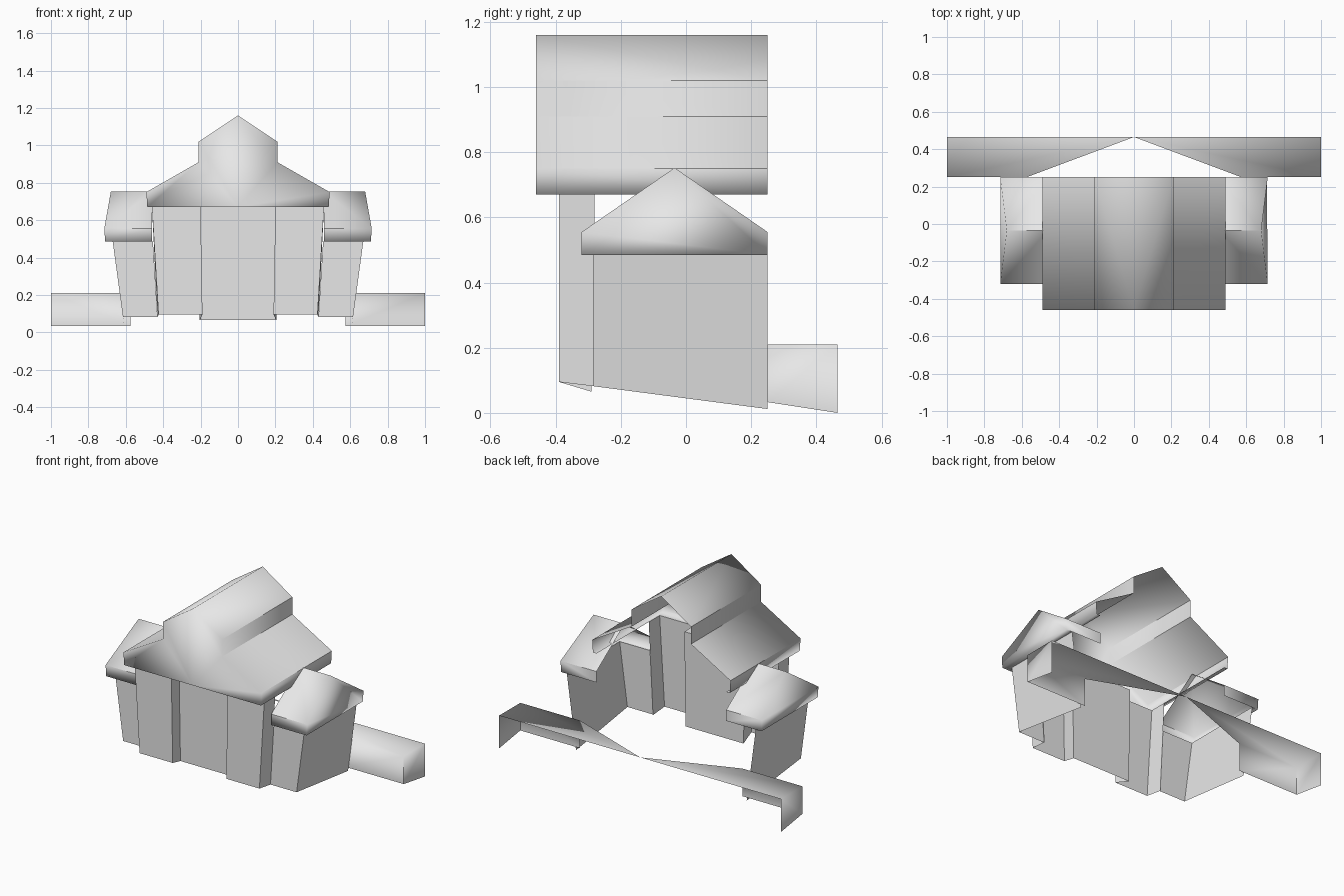
import bpy

if "Cube" in bpy.data.objects:
    bpy.data.objects.remove(bpy.data.objects["Cube"])

grey = bpy.data.materials.new("plain_grey")
grey.diffuse_color = (0.8, 0.8, 0.8, 1)
grey.use_nodes = True
grey.node_tree.nodes["Principled BSDF"].inputs["Base Color"].default_value = grey.diffuse_color


def loft(a, b):
    """Quads between two matching polylines."""
    n = len(a)
    return list(a) + list(b), [(i, i + 1, n + i + 1, n + i) for i in range(n - 1)]


def part(name, *pieces):
    """Join pieces of the right half into one object and mirror it across x = 0."""
    verts, faces = [], []
    for vs, fs in pieces:
        o = len(verts)
        verts += vs
        faces += [tuple(o + i for i in f) for f in fs]
    me = bpy.data.meshes.new(name)
    me.from_pydata(verts, [], faces)
    me.materials.append(grey)
    ob = bpy.data.objects.new(name, me)
    bpy.context.collection.objects.link(ob)
    weld = ob.modifiers.new("weld", 'WELD')
    weld.merge_threshold = 0.0005
    ob.modifiers.new("mirror", 'MIRROR')
    bpy.ops.object.select_all(action='DESELECT')
    ob.select_set(True)
    bpy.context.view_layer.objects.active = ob
    bpy.ops.object.shade_smooth_by_angle(angle=0.6)
    return ob


def polygon(points):
    return list(points), [tuple(range(len(points)))]


def ground(y):
    """The walls follow ground that falls towards the back."""
    return 0.045 - 0.13 * y


# Hall front: recessed middle, leaning side, open at the back
low = [(0, -0.29, 0.065), (0.205, -0.29, 0.065), (0.19, -0.39, 0.095),
       (0.425, -0.39, 0.095), (0.43, -0.28, ground(-0.28))]
high = [(0, -0.29, 0.67), (0.215, -0.29, 0.67), (0.2, -0.39, 0.67),
        (0.46, -0.39, 0.67), (0.46, -0.28, 0.67)]
part("hall_walls", loft(low, high))

# Wing walls: front and leaning outer side
low = [(0.43, -0.285, ground(-0.285)), (0.615, -0.285, ground(-0.285)), (0.605, 0.25, 0.012)]
high = [(0.455, -0.285, 0.487), (0.67, -0.285, 0.487), (0.67, 0.25, 0.487)]
part("wing_walls", loft(low, high))

# Main roof: stepped profile run front to back, with closed front gable and soffit
profile = [(0, 1.16), (0.21, 1.02), (0.21, 0.91), (0.49, 0.75), (0.485, 0.67)]
front = [(x, -0.46, z) for x, z in profile]
back = [(x, 0.25, z) for x, z in profile]
gable = [(0, -0.46, 0.67)] + front[::-1]
inner = [(0, -0.29), (0.215, -0.29), (0.2, -0.39), (0.46, -0.39), (0.46, 0.25)]
outer = [(0, -0.46), (0.215, -0.46), (0.215, -0.46), (0.485, -0.46), (0.485, 0.25)]
part("main_roof", loft(front, back), polygon(gable),
     loft([(x, y, 0.67) for x, y in inner], [(x, y, 0.67) for x, y in outer]))

# Wing roof: ridge along x, gable end leaning in, soffit under the eaves
profile = [(-0.32, 0.485, 0.71), (-0.32, 0.555, 0.715), (-0.035, 0.752, 0.68),
           (0.25, 0.555, 0.715), (0.25, 0.485, 0.71)]
end = [(x, y, z) for y, z, x in profile]
start = [(0.46, y, z) for y, z, x in profile]
soffit = loft([(0.46, -0.285, 0.485), (0.67, -0.285, 0.485), (0.67, 0.25, 0.485)],
              [(0.46, -0.32, 0.485), (0.71, -0.32, 0.485), (0.71, 0.25, 0.485)])
part("wing_roof", loft(end, start),
     polygon([end[0]] + end[:0:-1]), soffit)

# Low rear terrace: tapering top, front wall and outer end
part("rear_terrace",
     polygon([(0, 0.465, 0.21), (0.575, 0.25, 0.21), (1, 0.25, 0.21), (1, 0.465, 0.21)]),
     loft([(0.575, 0.25, 0.033), (1, 0.25, 0.033), (1, 0.465, 0)],
          [(0.575, 0.25, 0.21), (1, 0.25, 0.21), (1, 0.465, 0.21)]))
